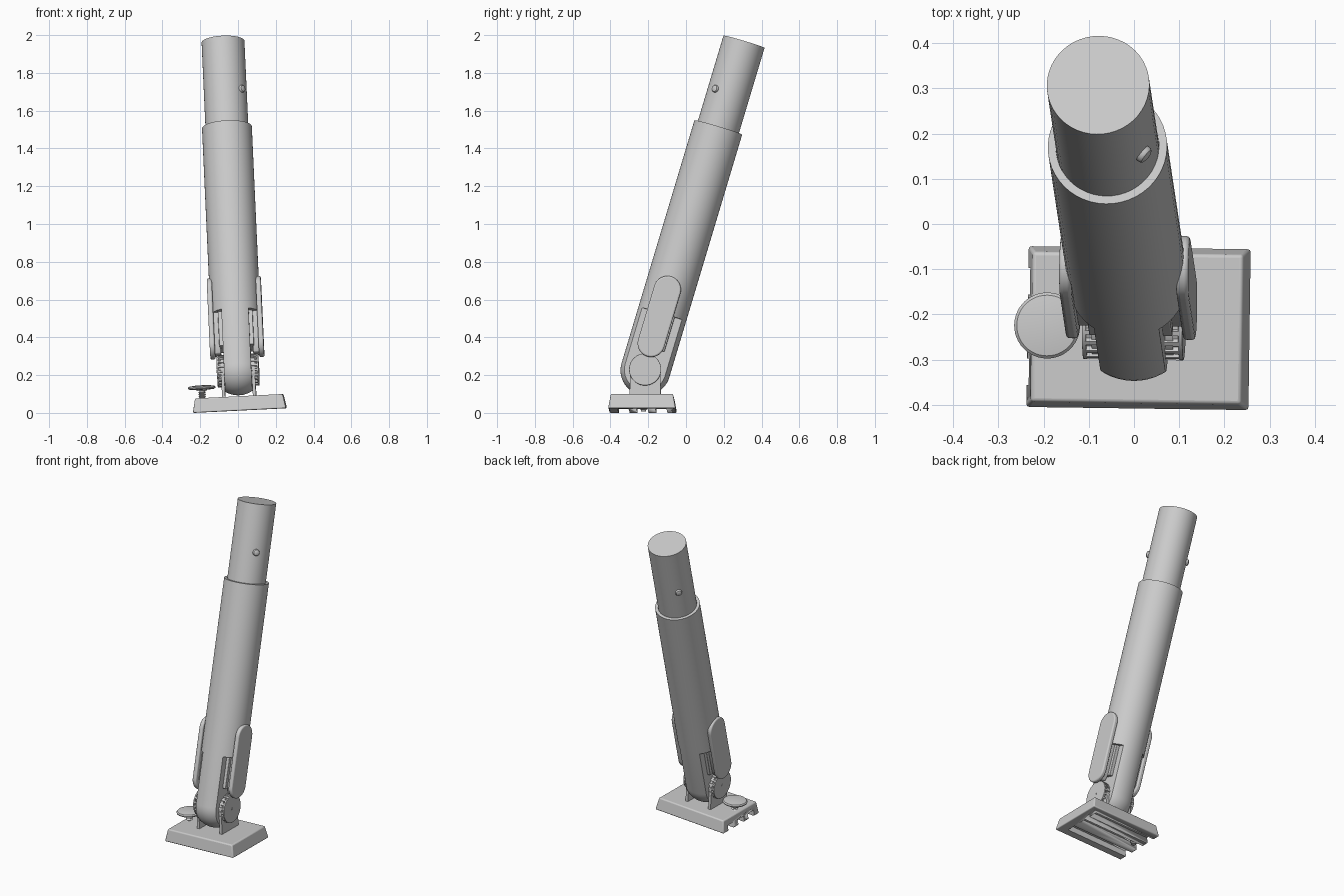
import bpy, bmesh
from math import sin, cos, pi, radians, atan2
from mathutils import Matrix

if "Cube" in bpy.data.objects:
    bpy.data.objects.remove(bpy.data.objects["Cube"])

# Local frames, both with the hinge at the origin: the foot and the tilted leg
FOOT = (Matrix.Translation((0, -0.215, 0.225)) @ Matrix.Rotation(radians(-0.8), 4, 'Z')
        @ Matrix.Rotation(radians(-2.85), 4, 'Y'))
LEG = FOOT @ Matrix.Rotation(radians(-16.65), 4, 'X')


def finish(name, bm, frame, bevel=0, mirror=False):
    bmesh.ops.remove_doubles(bm, verts=bm.verts, dist=1e-5)
    bmesh.ops.recalc_face_normals(bm, faces=bm.faces)
    me = bpy.data.meshes.new(name)
    bm.to_mesh(me)
    bm.free()
    ob = bpy.data.objects.new(name, me)
    bpy.context.collection.objects.link(ob)
    ob.matrix_world = frame
    bpy.ops.object.select_all(action='DESELECT')
    ob.select_set(True)
    bpy.context.view_layer.objects.active = ob
    bpy.ops.object.shade_smooth_by_angle(angle=radians(35))
    if bevel:
        m = ob.modifiers.new("bevel", 'BEVEL')
        m.width, m.segments, m.angle_limit = bevel, 3, radians(40)
    if mirror:
        ob.modifiers.new("mirror", 'MIRROR')
    return ob


def lathe(profile, n=48):
    """Spin (radius, height) points around z."""
    bm = bmesh.new()
    vs = [bm.verts.new((r, 0, z)) for r, z in profile]
    es = [bm.edges.new(p) for p in zip(vs, vs[1:])]
    bmesh.ops.spin(bm, geom=vs + es, axis=(0, 0, 1), cent=(0, 0, 0),
                   angle=2 * pi, steps=n, use_merge=True)
    bmesh.ops.remove_doubles(bm, verts=bm.verts, dist=1e-5)
    return bm


def prism(outline, x0, x1):
    """Extrude a (y, z) outline along x."""
    bm = bmesh.new()
    f = bm.faces.new([bm.verts.new((x0, y, z)) for y, z in outline])
    new = bmesh.ops.extrude_face_region(bm, geom=[f])['geom']
    bmesh.ops.translate(bm, vec=(x1 - x0, 0, 0),
                        verts=[v for v in new if isinstance(v, bmesh.types.BMVert)])
    return bm


def arc(r, z, a0, a1, n):
    return [(r * cos(a0 + (a1 - a0) * i / n), z + r * sin(a0 + (a1 - a0) * i / n))
            for i in range(n + 1)]


def rect(y, z, hy, hz):
    return [(y - hy, z - hz), (y + hy, z - hz), (y + hy, z + hz), (y - hy, z + hz)]


# Base plate with tapered sides
bm = prism(rect(-0.015, -0.175, 0.179, 0.038), -0.247, 0.247)
for v in bm.verts:
    if v.co.z > -0.17:
        v.co.x *= 0.94
        v.co.y = -0.015 + (v.co.y + 0.015) * 0.92
base = finish("base_plate", bm, FOOT, bevel=0.007)

# Three grooves underneath, open on the left end only
for i, y in enumerate((-0.115, -0.015, 0.085)):
    cut = finish(f"groove_cutter_{i}", prism(rect(y, -0.213, 0.029, 0.036), -0.3, 0.19), FOOT)
    cut.hide_render = True
    cut.hide_set(True)
    cut.display_type = 'WIRE'
    m = base.modifiers.new("groove", 'BOOLEAN')
    m.object, m.operation, m.solver = cut, 'DIFFERENCE', 'EXACT'

# Clamp screw with threads and a domed knob
thread = [(0, -0.208), (0.014, -0.208)]
for k in range(9):
    z = -0.2 + k * 0.011
    thread += [(0.013, z), (0.021, z + 0.0055)]
thread += [(0.013, -0.1), (0.028, -0.098), (0.028, -0.09), (0, -0.09)]
knob = [(0, -0.094), (0.062, -0.092), (0.072, -0.086), (0.073, -0.08),
        (0.067, -0.074), (0.04, -0.07), (0, -0.069)]
spot = FOOT @ Matrix.Translation((-0.196, -0.012, 0))
finish("clamp_screw", lathe(thread, 24), spot)
finish("clamp_knob", lathe(knob), spot)

# Hinge lugs, toothed wheels, caps and pin
lug = arc(0.08, 0, 0, pi, 20) + [(-0.082, -0.14), (0.082, -0.14)]
finish("hinge_lug", prism(lug, 0.073, 0.09), FOOT, mirror=True)
teeth = []
for i in range(20):
    for da, r in ((-0.09, 0.074), (-0.06, 0.085), (0.06, 0.085), (0.09, 0.074)):
        a = 2 * pi * i / 20 + da
        teeth.append((r * cos(a), r * sin(a)))
finish("toothed_wheel", prism(teeth, 0.06, 0.104), FOOT, mirror=True)
finish("hinge_cap", prism(arc(0.085, 0, 0, 2 * pi * 39 / 40, 39), 0.102, 0.111),
       FOOT, bevel=0.002, mirror=True)
finish("hinge_pin", prism(arc(0.008, 0, 0, 2 * pi * 15 / 16, 15), -0.113, 0.113), FOOT)

# Tongue: round-ended tube with both sides sliced flat
R = 0.132
bm = lathe(arc(R, 0, -pi / 2, 0, 14) + [(R, 0.33), (0, 0.33)])
for s in (-1, 1):
    geom = bm.verts[:] + bm.edges[:] + bm.faces[:]
    bmesh.ops.bisect_plane(bm, geom=geom, plane_co=(0.072 * s, 0, 0),
                           plane_no=(s, 0, 0), clear_outer=True)
    bmesh.ops.holes_fill(bm, edges=[e for e in bm.edges if e.is_boundary], sides=0)
finish("leg_tongue", bm, LEG)

# Outer sleeve and telescoping inner tube
finish("outer_tube", lathe([(0, 0.31), (R, 0.31), (R, 1.344), (0.114, 1.344), (0.114, 1.25)]), LEG)
finish("inner_tube", lathe([(0, 1.2), (0.1135, 1.2), (0.1135, 1.818), (0, 1.818)]), LEG)

# Spring buttons on opposite sides of the inner tube
button = [(0, 0.1), (0.02, 0.1), (0.02, 0.119), (0.017, 0.124), (0.01, 0.127), (0, 0.128)]
for i in range(2):
    turn = atan2(-0.076, 0.095) + pi * i
    place = (LEG @ Matrix.Translation((0, 0, 1.532)) @ Matrix.Rotation(turn, 4, 'Z')
             @ Matrix.Rotation(pi / 2, 4, 'Y'))
    finish(f"spring_button_{i}", lathe(button, 20), place)

# Release levers: rounded paddle on a locking arm that meets the toothed wheel
paddle = arc(0.072, 0.438, 0, pi, 18) + arc(0.072, 0.14, pi, 2 * pi, 18)
paddle = [(y - 0.008, z) for y, z in paddle]
finish("lever_paddle", prism(paddle, 0.116, 0.143), LEG, bevel=0.008, mirror=True)
arm = [(-0.05, 0.32), (-0.05, 0.13), (-0.03, 0.088), (0.03, 0.088), (0.05, 0.13), (0.05, 0.32)]
finish("locking_arm", prism(arm, 0.085, 0.12), LEG, bevel=0.006, mirror=True)
finish("arm_guide", prism(rect(0, 0.22, 0.07, 0.1), 0.07, 0.092), LEG, bevel=0.003, mirror=True)
